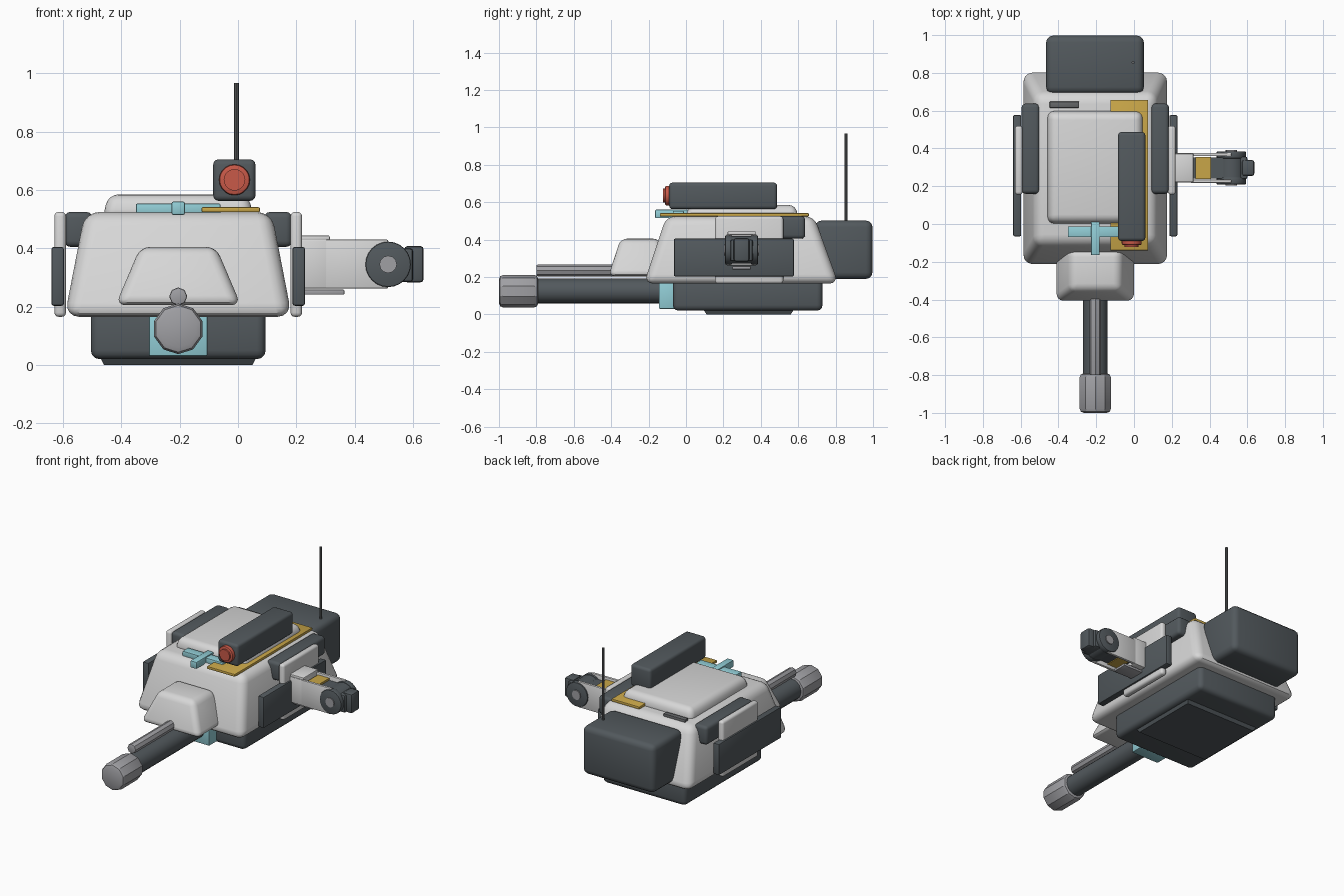
import bpy, bmesh, math
from mathutils import Matrix, Vector

if "Cube" in bpy.data.objects:
    bpy.data.objects.remove(bpy.data.objects["Cube"])


def material(name, rgb):
    m = bpy.data.materials.new(name)
    m.diffuse_color = (*rgb, 1)
    m.use_nodes = True
    m.node_tree.nodes["Principled BSDF"].inputs["Base Color"].default_value = m.diffuse_color
    return m


WHITE = material("light_grey", (0.68, 0.68, 0.68))
DARK = material("charcoal", (0.085, 0.10, 0.11))
STEEL = material("steel", (0.35, 0.35, 0.37))
GREY = material("mid_grey", (0.13, 0.135, 0.14))
CYAN = material("pale_cyan", (0.29, 0.62, 0.68))
GOLD = material("gold", (0.58, 0.38, 0.065))
RED = material("red", (0.58, 0.10, 0.065))


def finish(name, bm, mat, bevel=0, segs=3, angle=30):
    """Bevel the sharp edges, make the object and shade it."""
    bmesh.ops.recalc_face_normals(bm, faces=bm.faces)
    if bevel:
        edges = [e for e in bm.edges if e.calc_face_angle(0) > math.radians(50)]
        bmesh.ops.bevel(bm, geom=edges, offset=bevel, offset_type='OFFSET',
                        segments=segs, profile=0.5, affect='EDGES', clamp_overlap=True)
    me = bpy.data.meshes.new(name)
    bm.to_mesh(me)
    bm.free()
    me.materials.append(mat)
    ob = bpy.data.objects.new(name, me)
    bpy.context.collection.objects.link(ob)
    bpy.ops.object.select_all(action='DESELECT')
    ob.select_set(True)
    bpy.context.view_layer.objects.active = ob
    bpy.ops.object.shade_smooth_by_angle(angle=math.radians(angle))
    return ob


def taper(name, x, y, z, tx, ty, mat, bevel=0, segs=3):
    """Box over ranges x, y at the base and tx, ty at the top."""
    bm = bmesh.new()
    bmesh.ops.create_cube(bm, size=1)
    for v in bm.verts:
        rx, ry = (tx, ty) if v.co.z > 0 else (x, y)
        v.co = Vector((rx[v.co.x > 0], ry[v.co.y > 0], z[v.co.z > 0]))
    return finish(name, bm, mat, bevel, segs)


def box(name, x, y, z, mat, bevel=0, segs=2):
    return taper(name, x, y, z, x, y, mat, bevel, segs)


def rod(name, start, end, r, mat, sides=16, bevel=0):
    """Cylinder between two points."""
    a, b = Vector(start), Vector(end)
    rot = (b - a).to_track_quat('Z', 'Y').to_matrix().to_4x4()
    bm = bmesh.new()
    bmesh.ops.create_cone(bm, cap_ends=True, segments=sides, radius1=r, radius2=r,
                          depth=(b - a).length,
                          matrix=Matrix.Translation((a + b) / 2) @ rot)
    return finish(name, bm, mat, bevel, 2)


# Main armoured shell, roof and lower hull
taper("body_shell", (-0.595, 0.185), (-0.225, 0.815), (0.165, 0.525),
      (-0.525, 0.115), (-0.105, 0.685), WHITE, 0.05, 4)
taper("roof_plate", (-0.465, 0.055), (-0.005, 0.605), (0.50, 0.585),
      (-0.445, 0.035), (0.015, 0.585), WHITE, 0.035, 4)
box("lower_hull", (-0.505, 0.095), (-0.07, 0.73), (0.02, 0.20), DARK, 0.03, 3)
taper("belly_plate", (-0.46, 0.05), (0.11, 0.56), (0, 0.03),
      (-0.475, 0.065), (0.09, 0.58), DARK)

# Rear stowage box and antenna
box("rear_box", (-0.465, 0.052), (0.69, 0.997), (0.19, 0.502), DARK, 0.035, 3)
rod("antenna", (-0.005, 0.855, 0.49), (-0.005, 0.855, 0.967), 0.008, GREY, 8)

# Gun mount, barrel and muzzle
taper("gun_mount", (-0.42, 0.01), (-0.415, -0.1), (0.205, 0.405),
      (-0.335, -0.075), (-0.35, -0.14), WHITE, 0.035, 4)
rod("gun_barrel", (-0.205, -0.82, 0.125), (-0.205, -0.06, 0.125), 0.066, DARK, 20)
rod("muzzle", (-0.205, -1.0, 0.124), (-0.205, -0.79, 0.124), 0.087, STEEL, 10, 0.022)
rod("upper_tube", (-0.205, -0.80, 0.235), (-0.205, -0.2, 0.235), 0.031, STEEL, 8, 0.006)
box("barrel_bracket", (-0.305, -0.105), (-0.145, -0.04), (0.03, 0.19), CYAN, 0.006)

# Cross shaped sight on the roof
box("sight_bar", (-0.35, -0.06), (-0.07, -0.012), (0.515, 0.553), CYAN, 0.004)
box("sight_tube", (-0.228, -0.182), (-0.165, 0.015), (0.515, 0.56), CYAN, 0.006)

# Roof sensor with lens and its base plate
box("sensor_housing", (-0.085, 0.06), (-0.09, 0.487), (0.563, 0.705), DARK, 0.018, 3)
rod("lens_ring", (-0.012, -0.112, 0.635), (-0.012, -0.08, 0.635), 0.053, RED, 20, 0.008)
rod("lens", (-0.012, -0.122, 0.635), (-0.012, -0.10, 0.635), 0.037, RED, 20)
box("base_plate", (-0.125, 0.075), (-0.14, 0.657), (0.524, 0.541), GOLD, 0.004)

# Small roof details
box("roof_vent", (-0.447, -0.29), (0.615, 0.648), (0.51, 0.54), GREY, 0.004)
for i, x in enumerate((-0.467, 0.057)):
    rod(f"roof_bolt_{i}", (x, -0.065, 0.49), (x, -0.065, 0.519), 0.012, STEEL, 10)

# Side armour, mirrored about the hull centre line
CX = -0.205
for side, s in (("left", -1), ("right", 1)):
    def span(a, b):
        return tuple(sorted((CX + s * a, CX + s * b)))
    box(side + "_upper_pod", span(0.295, 0.39), (0.16, 0.637), (0.405, 0.525), DARK, 0.02, 3)
    box(side + "_skirt_plate", span(0.385, 0.425), (0.155, 0.52), (0.165, 0.525), WHITE, 0.015, 3)
    box(side + "_outer_plate", span(0.392, 0.435), (-0.065, 0.577), (0.203, 0.405), DARK, 0.008)

# Folding arm on the right side
AY = 0.297
box("arm_root", (0.2, 0.312), (AY - 0.078, AY + 0.078), (0.262, 0.43), WHITE, 0.006)
for i, s in enumerate((-1, 1)):
    ys = sorted((AY + s * 0.062, AY + s * 0.08))
    box(f"arm_cheek_{i}", (0.3, 0.515), ys, (0.262, 0.43), WHITE, 0.005)
    rod(f"arm_hub_{i}", (0.515, AY + s * 0.05, 0.345), (0.515, AY + s * 0.088, 0.345),
        0.078, DARK, 24, 0.006)
    rod(f"arm_pin_{i}", (0.515, AY + s * 0.08, 0.345), (0.515, AY + s * 0.094, 0.345),
        0.03, STEEL, 12)
box("arm_core", (0.3, 0.52), (AY - 0.055, AY + 0.055), (0.285, 0.405), DARK)
box("arm_band", (0.325, 0.407), (AY - 0.058, AY + 0.058), (0.28, 0.417), GOLD)
rod("arm_axle", (0.515, AY - 0.06, 0.345), (0.515, AY + 0.06, 0.345), 0.074, DARK, 24)
box("arm_tip", (0.5, 0.60), (AY - 0.06, AY + 0.06), (0.285, 0.40), DARK, 0.01)
box("arm_nose", (0.57, 0.637), (AY - 0.042, AY + 0.042), (0.283, 0.408), DARK, 0.012)
box("arm_top_cover", (0.2, 0.315), (AY - 0.075, AY + 0.075), (0.425, 0.444), WHITE, 0.005)
box("arm_bottom_rail", (0.2, 0.365), (AY - 0.05, AY + 0.05), (0.241, 0.258), STEEL, 0.004)
